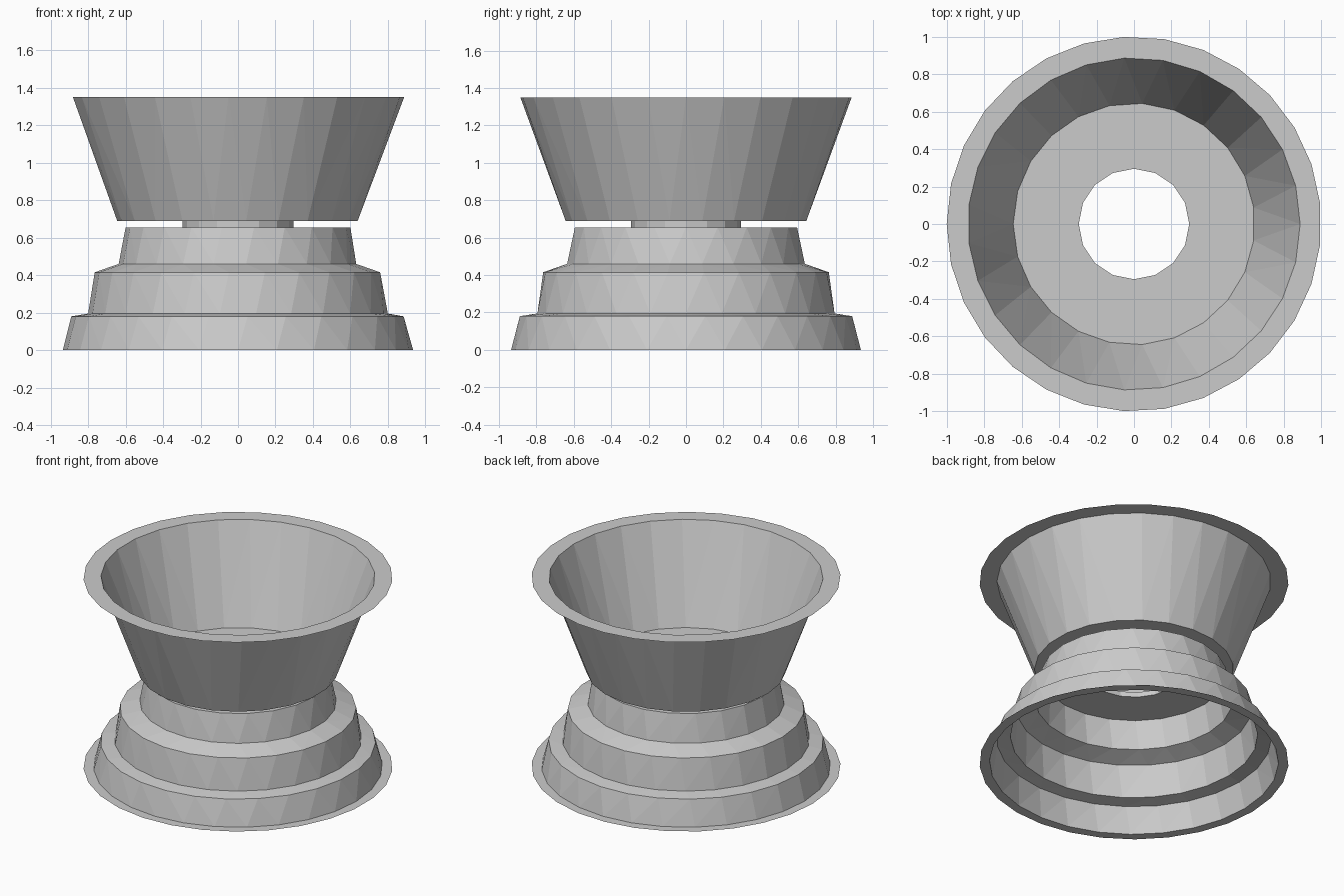
import bpy
import bmesh
from math import cos, sin, pi

cube = bpy.data.objects.get("Cube")
if cube:
    bpy.data.objects.remove(cube, do_unlink=True)

# One plain grey for the whole sheet-formed body
grey = bpy.data.materials.new("plain grey")
grey.use_nodes = True
colour = (0.6, 0.6, 0.6, 1.0)
grey.diffuse_color = colour
grey.node_tree.nodes["Principled BSDF"].inputs["Base Color"].default_value = colour


def ring(bm, radius, z, start):
    """Polygon whose number of sides grows with the root of its radius."""
    n = int(29.05 * radius ** 0.5 + 0.25)
    return [bm.verts.new((radius * cos(start + 2 * pi * i / n),
                          radius * sin(start + 2 * pi * i / n), z)) for i in range(n)]


def zip_rings(bm, low, high, offset):
    """Join two rings of different counts with triangles, in order of angle."""
    a, b = len(low), len(high)
    i = j = 0
    while i < a or j < b:
        p, q = low[i % a], high[j % b]
        # offset is the start of the high ring relative to the low ring, in turns
        if j >= b or (i < a and (i + 1) / a <= (j + 1) / b + offset):
            bm.faces.new((p, low[(i + 1) % a], q))
            i += 1
        else:
            bm.faces.new((p, high[(j + 1) % b], q))
            j += 1


def sheet(name, profile):
    """Open surface of revolution through (radius, height, start angle) rings."""
    bm = bmesh.new()
    rings = [ring(bm, *p) for p in profile]
    for k in range(len(rings) - 1):
        low, high = rings[k], rings[k + 1]
        turn = (profile[k + 1][2] - profile[k][2]) / (2 * pi)
        if turn:
            # begin the high ring at its vertex nearest to the low ring's start
            n = len(high)
            s = round(-turn * n) % n
            high = high[s:] + high[:s]
            turn = (turn + s / n + 0.5) % 1 - 0.5
        zip_rings(bm, low, high, turn)
    mesh = bpy.data.meshes.new(name)
    bm.to_mesh(mesh)
    bm.free()
    mesh.materials.append(grey)
    obj = bpy.data.objects.new(name, mesh)
    bpy.context.collection.objects.link(obj)
    return obj


# Stepped foot with a thin outward flange and a pierced top
sheet("stepped_base", [
    (1.0, 0.0, pi), (0.935, 0.0, pi), (0.89, 0.18, pi), (0.80, 0.195, pi),
    (0.765, 0.415, pi), (0.637, 0.46, pi), (0.60, 0.655, pi), (0.295, 0.655, pi)])

# Short open tube joining the two halves
sheet("neck", [(0.295, 0.655, pi), (0.295, 0.69, pi)])

# Flared bowl with pierced floor and thin flat rim
sheet("flared_bowl", [
    (0.295, 0.69, pi), (0.645, 0.69, pi), (0.887, 1.35, 0.0), (1.0, 1.35, pi)])
